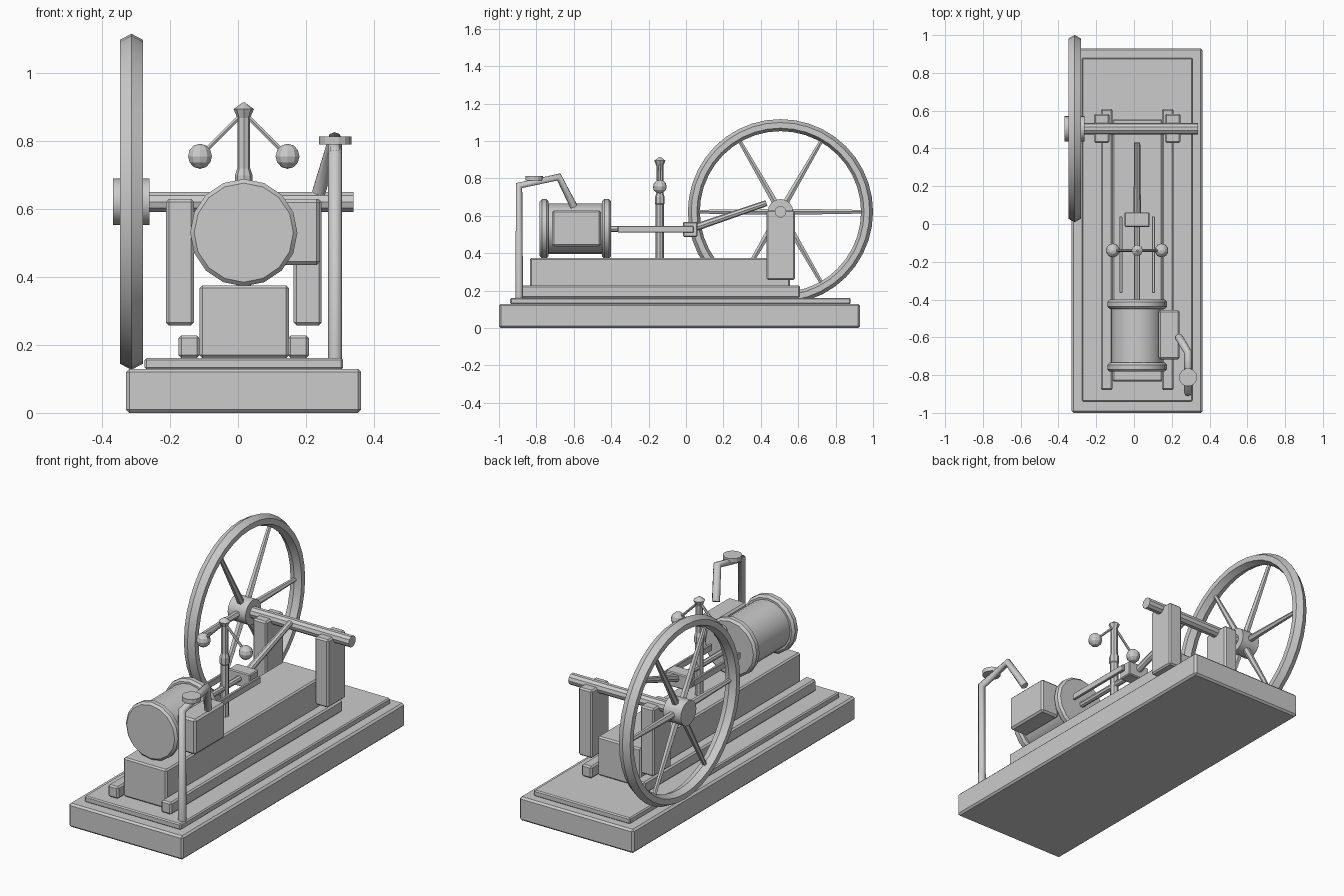
import bpy, bmesh, math
from mathutils import Vector, Matrix

if "Cube" in bpy.data.objects:
    bpy.data.objects.remove(bpy.data.objects["Cube"])

CX = 0.017            # centre line of the engine
WY, WZ = 0.505, 0.622  # crankshaft axis
CZ = 0.531            # cylinder axis height


def finish(name, bm, smooth=False):
    bmesh.ops.recalc_face_normals(bm, faces=bm.faces)
    me = bpy.data.meshes.new(name)
    bm.to_mesh(me)
    bm.free()
    ob = bpy.data.objects.new(name, me)
    bpy.context.collection.objects.link(ob)
    if smooth:
        bpy.ops.object.select_all(action='DESELECT')
        ob.select_set(True)
        bpy.context.view_layer.objects.active = ob
        bpy.ops.object.shade_smooth_by_angle(angle=math.radians(30))
    return ob


def box(name, x, y, z, bevel=0.008):
    """Bevelled box from (min, max) ranges."""
    bm = bmesh.new()
    size = [b - a for a, b in (x, y, z)]
    mid = [(a + b) / 2 for a, b in (x, y, z)]
    bmesh.ops.create_cube(bm, size=1, matrix=Matrix.Translation(mid) @ Matrix.Diagonal((*size, 1)))
    ob = finish(name, bm)
    if bevel:
        mod = ob.modifiers.new("bevel", 'BEVEL')
        mod.width, mod.segments = bevel, 1
    return ob


def lathe(name, origin, axis, profile, sides, smooth=False, closed=False):
    """Turn (radius, distance) pairs around an axis; ends are capped unless closed."""
    bm = bmesh.new()
    m = Matrix.Translation(origin) @ Vector(axis).to_track_quat('Z', 'Y').to_matrix().to_4x4()
    rings = []
    for r, t in profile:
        angles = [2 * math.pi * i / sides for i in range(sides)]
        rings.append([bm.verts.new(m @ Vector((r * math.cos(a), r * math.sin(a), t))) for a in angles])
    pairs = list(zip(rings, rings[1:]))
    if closed:
        pairs.append((rings[-1], rings[0]))
    else:
        bm.faces.new(rings[0])
        bm.faces.new(rings[-1])
    for a, b in pairs:
        for i in range(sides):
            j = (i + 1) % sides
            bm.faces.new((a[i], a[j], b[j], b[i]))
    return finish(name, bm, smooth)


def rod(name, p, q, r1, r2=None, sides=8):
    d = Vector(q) - Vector(p)
    return lathe(name, p, d, [(r1, 0), (r2 or r1, d.length)], sides)


# Plinth and bed
box("plinth", (-0.33, 0.363), (-1.0, 0.93), (0, 0.13), 0.01)
box("base_plate", (-0.275, 0.31), (-0.94, 0.88), (0.128, 0.162), 0.006)
box("engine_bed", (-0.113, 0.15), (-0.835, 0.555), (0.162, 0.376))
for side, s in (("left", -1), ("right", 1)):
    cx = CX + s * 0.161
    box("bed_rail_" + side, (cx - 0.031, cx + 0.031), (-0.88, 0.61), (0.162, 0.228))

# Cylinder with rounded end flanges, and valve chest
lathe("cylinder_barrel", (CX, -0.76, CZ), (0, 1, 0), [(0.135, 0), (0.135, 0.34)], 20, True)
for name, y in (("front", -0.782), ("back", -0.449)):
    lathe("cylinder_flange_" + name, (CX, y, CZ), (0, 1, 0),
          [(0.146, 0), (0.158, 0.012), (0.158, 0.036), (0.146, 0.048)], 16, True)
box("valve_chest", (0.13, 0.242), (-0.717, -0.455), (0.436, 0.63), 0.01)

# Piston rod, crosshead, slide bars, connecting rod
rod("piston_rod", (CX, -0.41, CZ), (CX, 0.0, CZ), 0.016)
box("crosshead", (CX - 0.066, CX + 0.066), (-0.015, 0.062), (0.488, 0.568), 0.005)
for side, s in (("left", -1), ("right", 1)):
    cx = CX + s * 0.086
    box("slide_bar_" + side, (cx - 0.008, cx + 0.008), (-0.365, 0.04), (0.51, 0.546), 0.003)
rod("connecting_rod", (CX, 0.03, CZ), (CX, 0.43, 0.668), 0.02, 0.016)

# Bearing posts and crankshaft
for side, s in (("left", -1), ("right", 1)):
    cx = CX + s * 0.188
    box("bearing_post_" + side, (cx - 0.041, cx + 0.041), (0.43, 0.583), (0.258, 0.63))
rod("crankshaft", (-0.30, WY, WZ), (0.34, WY, WZ), 0.031, sides=10)

# Flywheel: six-sided rim section, hub, six tapered spokes
WX, R, W = -0.314, 0.495, 0.034
lathe("flywheel_rim", (WX, WY, WZ), (1, 0, 0),
      [(R, 0), (R - 0.018, W), (R - 0.048, W), (R - 0.064, 0), (R - 0.048, -W), (R - 0.018, -W)],
      40, True, closed=True)
lathe("flywheel_hub", (WX, WY, WZ), (1, 0, 0), [(0.068, -0.055), (0.068, 0.053)], 16, True)
for i in range(6):
    a = i * math.pi / 3
    d = Vector((0, math.cos(a), math.sin(a)))
    c = Vector((WX, WY, WZ))
    rod(f"flywheel_spoke_{i + 1}", c + d * 0.04, c + d * 0.45, 0.019, 0.011, 6)

# Governor: column, cap, arms and fly balls
GY = -0.14
lathe("governor_column", (CX, GY, 0), (0, 0, 1),
      [(0.022, 0.37), (0.022, 0.66), (0.026, 0.665), (0.026, 0.70), (0.019, 0.72), (0.019, 0.87)], 8)
lathe("governor_cap", (CX, GY, 0), (0, 0, 1),
      [(0.015, 0.86), (0.03, 0.895), (0.004, 0.914)], 8)
for side, s in (("left", -1), ("right", 1)):
    ball = Vector((CX + s * 0.129, GY, 0.756))
    rod("governor_arm_" + side, (CX, GY, 0.885), ball, 0.007, sides=6)
    bm = bmesh.new()
    bmesh.ops.create_uvsphere(bm, u_segments=10, v_segments=6, radius=0.037,
                              matrix=Matrix.Translation(ball))
    finish("governor_ball_" + side, bm)

# Steam pipe and its valve wheel
curve = bpy.data.curves.new("steam_pipe", 'CURVE')
curve.dimensions = '3D'
curve.bevel_depth, curve.bevel_resolution, curve.use_fill_caps = 0.021, 2, True
path = [(0.286, -0.892, 0.15), (0.286, -0.892, 0.762), (0.286, -0.68, 0.808), (0.238, -0.6, 0.65)]
spline = curve.splines.new('POLY')
spline.points.add(len(path) - 1)
for point, co in zip(spline.points, path):
    point.co = (*co, 1)
bpy.context.collection.objects.link(bpy.data.objects.new("steam_pipe", curve))
lathe("valve_wheel", (0.286, -0.812, 0.79), (0, 0, 1), [(0.048, 0), (0.048, 0.024)], 14)
